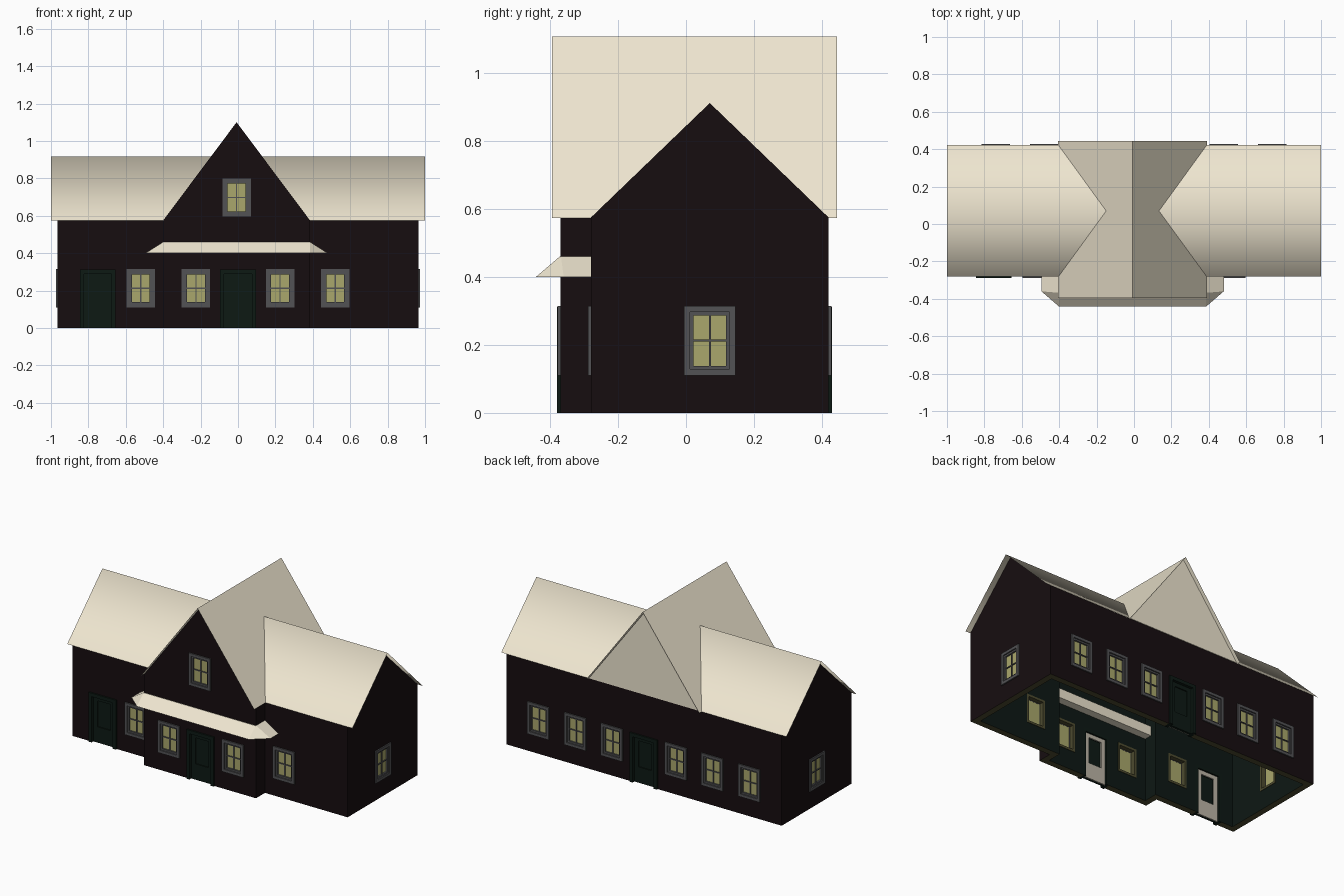
import bpy, bmesh, math
from mathutils import Matrix

if "Cube" in bpy.data.objects:
    bpy.data.objects.remove(bpy.data.objects["Cube"])


def mat(name, r, g, b):
    m = bpy.data.materials.new(name)
    m.diffuse_color = (r, g, b, 1)
    m.use_nodes = True
    m.node_tree.nodes["Principled BSDF"].inputs["Base Color"].default_value = m.diffuse_color
    return m


WALL = mat("dark_siding", 0.008, 0.004, 0.005)
INNER = mat("inner_wall", 0.004, 0.009, 0.007)
BASE = mat("olive", 0.075, 0.07, 0.028)
ROOF = mat("cream_roof", 0.86, 0.79, 0.63)
GREY = mat("grey_frame", 0.085, 0.085, 0.09)
GLASS = mat("yellow_glass", 0.40, 0.39, 0.15)
DOOR = mat("green_door", 0.004, 0.010, 0.007)
PALE = mat("pale_door_back", 0.50, 0.46, 0.38)


def mesh_of(name, bm, mats):
    bmesh.ops.recalc_face_normals(bm, faces=bm.faces)
    me = bpy.data.meshes.new(name)
    bm.to_mesh(me)
    bm.free()
    for m in mats:
        me.materials.append(m)
    return me


def add(name, me, loc=(0, 0, 0), rot=0):
    ob = bpy.data.objects.new(name, me)
    ob.location = loc
    ob.rotation_euler.z = math.radians(rot)
    bpy.context.collection.objects.link(ob)
    return ob


def box(bm, x0, x1, y0, y1, z0, z1, mi=0):
    m = Matrix.Translation(((x0 + x1) / 2, (y0 + y1) / 2, (z0 + z1) / 2)) @ \
        Matrix.Diagonal((x1 - x0, y1 - y0, z1 - z0, 1))
    vs = bmesh.ops.create_cube(bm, size=1, matrix=m)["verts"]
    for f in {f for v in vs for f in v.link_faces}:
        f.material_index = mi


def ring(bm, a, b, w, y0, y1, mi, zc=0):
    """Rectangular frame of half size a x b and width w."""
    for s in (-1, 1):
        x = sorted((s * a, s * (a - w)))
        z = sorted((zc + s * b, zc + s * (b - w)))
        box(bm, x[0], x[1], y0, y1, zc - b, zc + b, mi)
        box(bm, w - a, a - w, y0, y1, z[0], z[1], mi)


def loft(name, loops, mats, caps=(True, True)):
    """Skin closed loops of equal length."""
    bm = bmesh.new()
    rows = [[bm.verts.new(p) for p in lp] for lp in loops]
    n = len(rows[0])
    for r0, r1 in zip(rows, rows[1:]):
        for i in range(n):
            j = (i + 1) % n
            bm.faces.new((r0[i], r0[j], r1[j], r1[i]))
    for row, on in zip((rows[0], rows[-1]), caps):
        if on:
            bm.faces.new(row)
    bmesh.ops.remove_doubles(bm, verts=bm.verts, dist=1e-5)
    return add(name, mesh_of(name, bm, mats))


# Sizes
X, YF, YB, YBAY, H, T = 0.965, -0.28, 0.42, -0.37, 0.575, 0.04
BL, BR, BC = -0.40, 0.385, -0.0075


# Wall shell: stepped footprint with thickness, open underneath
def footprint(t):
    return [(-X + t, YB - t), (-X + t, YF + t), (BL + t, YF + t), (BL + t, YBAY + t),
            (BR - t, YBAY + t), (BR - t, YF + t), (X - t, YF + t), (X - t, YB - t)]


bm = bmesh.new()
rows = [[bm.verts.new((x, y, z)) for x, y in footprint(t)]
        for t, z in ((0, 0), (0, H), (T, H), (T, 0))]
for k in range(4):
    a, b = rows[k], rows[(k + 1) % 4]
    for i in range(8):
        j = (i + 1) % 8
        bm.faces.new((a[i], a[j], b[j], b[i])).material_index = (0, 0, 1, 2)[k]
walls = add("walls", mesh_of("walls", bm, [WALL, INNER, BASE]))


# Gables
def gable_x(name, y0, y1, m):
    tri = [(BL, H), (BR, H), (BC, 1.10)]
    return loft(name, [[(x, y, z) for x, z in tri] for y in (y0, y1)], [m])


front_gable = gable_x("front_gable", YBAY, YBAY + T, WALL)
gable_x("back_gable", YB - T, YB + 0.004, ROOF)
for name, s in (("left_gable", -1), ("right_gable", 1)):
    tri = [(YF, H), (YB, H), (0.07, 0.912)]
    loft(name, [[(x, y, z) for y, z in tri] for x in (s * X, s * (X - T))], [WALL])


# Roofs: folded sheets
def sheet(name, a, b):
    bm = bmesh.new()
    va, vb = ([bm.verts.new(p) for p in r] for r in (a, b))
    for i in range(2):
        bm.faces.new((va[i], va[i + 1], vb[i + 1], vb[i]))
    me = mesh_of(name, bm, [ROOF])
    if me.polygons[0].normal.z < 0:
        me.flip_normals()
    return add(name, me)


prof = [(YF - 0.002, 0.574), (0.07, 0.918), (YB + 0.002, 0.574)]
main_roof = sheet("main_roof", *[[(x, y, z) for y, z in prof] for x in (-1, 1)])
for p in main_roof.data.polygons:
    p.use_smooth = True
prof = [(BL - 0.005, 0.573), (BC, 1.108), (BR + 0.005, 0.573)]
sheet("cross_roof", *[[(x, y, z) for x, z in prof] for y in (-0.395, 0.445)])

# Porch canopy with chamfered corners
low = [(-0.495, YF), (-0.495, -0.36), (-0.40, -0.442), (0.385, -0.442), (0.48, -0.36), (0.48, YF)]
top = [(BL, YF), (BL, -0.368), (BL, -0.372), (BR, -0.372), (BR, -0.368), (BR, YF)]
loft("porch_canopy", [[(x, y, 0.40) for x, y in low], [(x, y, 0.46) for x, y in top]], [ROOF])

# Window: outer casing, inner sash, glass, cross bars, inside trim
bm = bmesh.new()
ring(bm, 0.076, 0.102, 0.018, -0.008, 0.004, 0)
ring(bm, 0.060, 0.086, 0.012, 0.0, 0.015, 0)
box(bm, -0.05, 0.05, 0.010, 0.014, -0.076, 0.076, 1)
box(bm, -0.003, 0.003, 0.004, 0.011, -0.075, 0.075, 0)
box(bm, -0.049, 0.049, 0.004, 0.011, -0.003, 0.003, 0)
ring(bm, 0.066, 0.092, 0.014, 0.015, T + 0.003, 2)
window_mesh = mesh_of("window", bm, [GREY, GLASS, BASE])

# Door: jambs and head, leaf with a glazed panel, pale inside face
bm = bmesh.new()
for s in (-1, 1):
    x = sorted((s * 0.096, s * 0.074))
    box(bm, x[0], x[1], -0.01, T, 0, 0.312, 0)
box(bm, -0.074, 0.074, -0.01, T, 0.29, 0.312, 0)
for mi, y0, y1 in ((0, 0.008, 0.024), (1, 0.024, 0.030)):
    box(bm, -0.074, 0.074, y0, y1, 0.0, 0.10, mi)
    box(bm, -0.074, 0.074, y0, y1, 0.265, 0.29, mi)
    for s in (-1, 1):
        x = sorted((s * 0.074, s * 0.045))
        box(bm, x[0], x[1], y0, y1, 0.10, 0.265, mi)
box(bm, -0.045, 0.045, 0.015, 0.019, 0.10, 0.265, 0)
door_mesh = mesh_of("door", bm, [DOOR, PALE])

# Openings: (x, y, rotation)
ZW = 0.2125
windows = [(s * 0.52, YF, ZW, 0) for s in (-1, 1)]
windows += [(s * 0.225, YBAY, ZW, 0) for s in (-1, 1)]
windows += [(s * u, YB, ZW, 180) for s in (-1, 1) for u in (0.225, 0.48, 0.74)]
windows += [(X, 0.07, ZW, 90), (-X, 0.07, ZW, -90), (BC, YBAY, 0.6975, 0)]
doors = [(-0.75, YF, 0, 0), (0, YBAY, 0, 0), (0, YB, 0, 180)]

bm = bmesh.new()
for group, me, name, a, z0, z1 in ((windows, window_mesh, "window", 0.066, -0.092, 0.092),
                                   (doors, door_mesh, "door", 0.09, -0.05, 0.306)):
    for x, y, z, r in group:
        add(name, me, (x, y, z), r)
        w, d = (a, 0.06) if r % 180 == 0 else (0.06, a)
        box(bm, x - w, x + w, y - d, y + d, z + z0, z + z1)
cutter = add("opening_cutter", mesh_of("opening_cutter", bm, [WALL]))
cutter.hide_render = True

# Cut the openings, then drop the cutter
for ob in (walls, front_gable):
    m = ob.modifiers.new("openings", "BOOLEAN")
    m.operation, m.solver, m.object = "DIFFERENCE", "EXACT", cutter
    bpy.context.view_layer.objects.active = ob
    bpy.ops.object.modifier_apply(modifier=m.name)
bpy.data.objects.remove(cutter)
